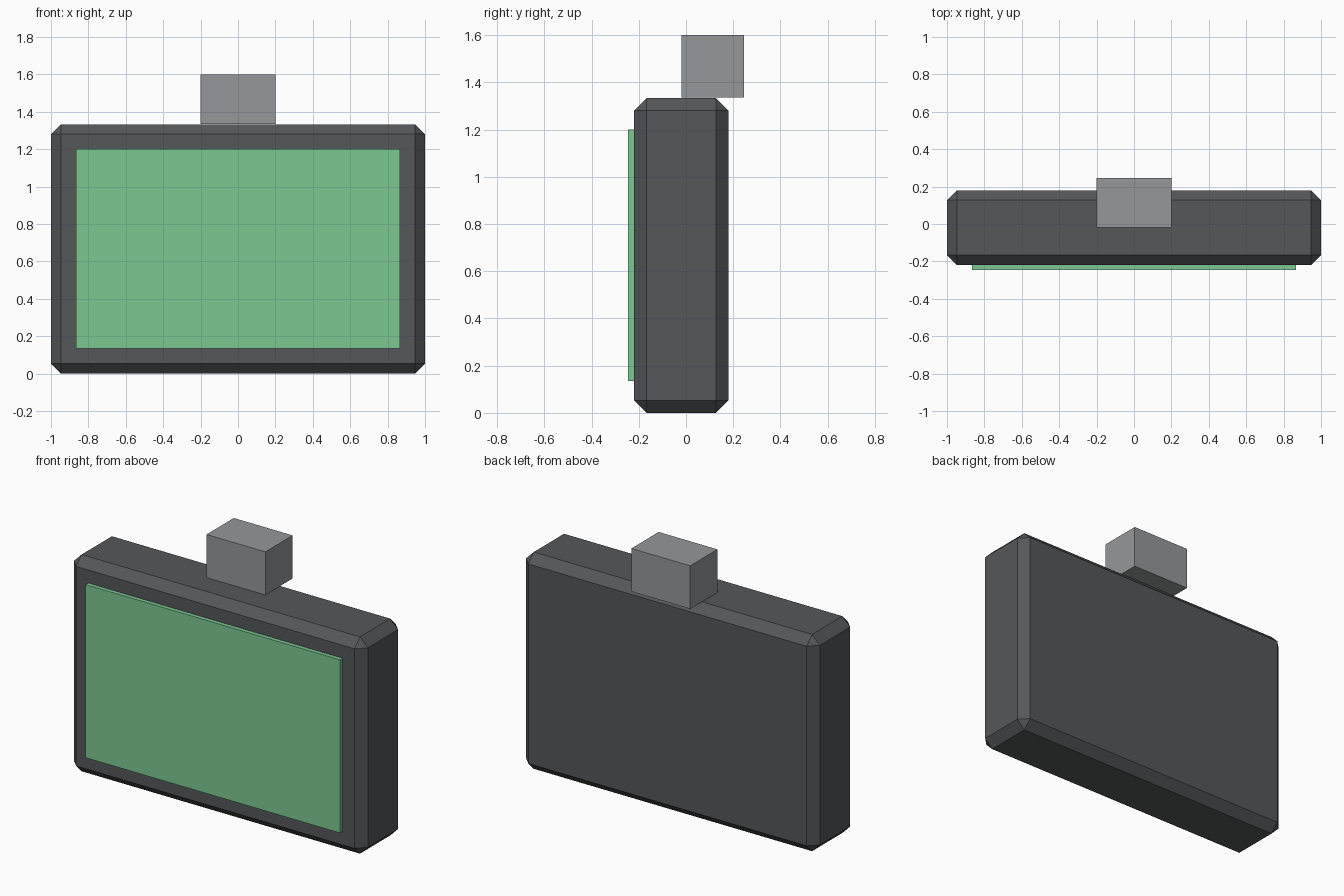
import bpy
import bmesh
from mathutils import Vector

default_cube = bpy.data.objects.get("Cube")
if default_cube:
    bpy.data.objects.remove(default_cube, do_unlink=True)


def make_material(name, rgb):
    mat = bpy.data.materials.new(name)
    mat.use_nodes = True
    mat.diffuse_color = (*rgb, 1)
    mat.node_tree.nodes["Principled BSDF"].inputs["Base Color"].default_value = (*rgb, 1)
    return mat


def make_box(name, low, high, mat, chamfer=0):
    """Box between two corners, with optional flat chamfered edges."""
    low, high = Vector(low), Vector(high)
    size = high - low
    bm = bmesh.new()
    bmesh.ops.create_cube(bm, size=1)
    bmesh.ops.scale(bm, vec=size, verts=bm.verts)
    if chamfer:
        bmesh.ops.bevel(bm, geom=bm.edges[:], offset=chamfer, segments=1,
                        affect='EDGES', clamp_overlap=True)
    mesh = bpy.data.meshes.new(name)
    bm.to_mesh(mesh)
    bm.free()
    mesh.materials.append(mat)
    obj = bpy.data.objects.new(name, mesh)
    obj.location = (low + high) / 2
    bpy.context.collection.objects.link(obj)
    return obj


dark_grey = make_material("dark grey", (0.09, 0.095, 0.1))
light_grey = make_material("light grey", (0.3, 0.31, 0.32))
green = make_material("screen green", (0.2, 0.58, 0.29))

# Chamfered casing
make_box("casing", (-1, -0.22, 0), (1, 0.18, 1.333), dark_grey, chamfer=0.053)

# Raised screen on the front
make_box("screen", (-0.865, -0.245, 0.135), (0.865, -0.2, 1.2), green)

# Mounting block on top, overhanging the back
make_box("mounting_block", (-0.2, -0.02, 1.335), (0.2, 0.245, 1.6), light_grey)
